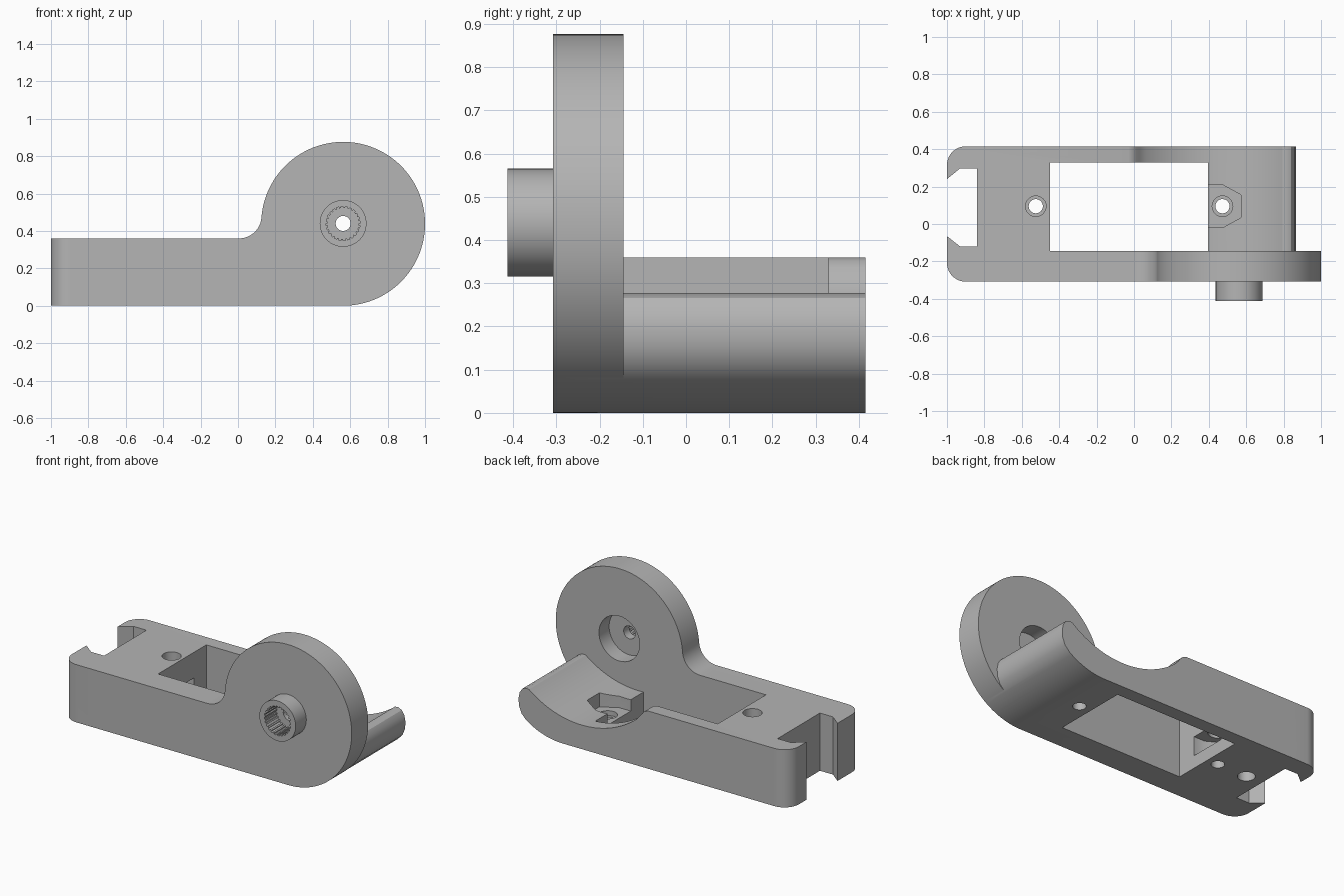
import bpy, bmesh
from math import sin, cos, pi, radians, sqrt, atan2
from mathutils import Matrix

if "Cube" in bpy.data.objects:
    bpy.data.objects.remove(bpy.data.objects["Cube"], do_unlink=True)

grey = bpy.data.materials.new("plain grey")
grey.use_nodes = True
grey.diffuse_color = (0.46, 0.46, 0.46, 1)
grey.node_tree.nodes["Principled BSDF"].inputs["Base Color"].default_value = (0.46, 0.46, 0.46, 1)

CX, CZ, R = 0.562, 0.438, 0.438   # hub disc centre and radius
FRONT, INNER, BACK = -0.308, -0.145, 0.415
TOP = 0.36


def arc(cx, cy, r, a0, a1, n):
    """Points on an arc, angles in degrees."""
    return [(cx + r * cos(radians(a0 + (a1 - a0) * i / n)),
             cy + r * sin(radians(a0 + (a1 - a0) * i / n))) for i in range(n + 1)]


def prism(name, pts, lo, hi, axis):
    """Extrude an outline: axis 'y' takes (x, z) points, axis 'z' takes (x, y)."""
    place = (lambda p, t: (p[0], t, p[1])) if axis == "y" else (lambda p, t: (p[0], p[1], t))
    bm = bmesh.new()
    a = [bm.verts.new(place(p, lo)) for p in pts]
    b = [bm.verts.new(place(p, hi)) for p in pts]
    bm.faces.new(a)
    bm.faces.new(b[::-1])
    n = len(pts)
    for i in range(n):
        bm.faces.new((a[i], b[i], b[(i + 1) % n], a[(i + 1) % n]))
    bmesh.ops.recalc_face_normals(bm, faces=bm.faces)
    me = bpy.data.meshes.new(name)
    bm.to_mesh(me)
    bm.free()
    ob = bpy.data.objects.new(name, me)
    bpy.context.collection.objects.link(ob)
    me.materials.append(grey)
    return ob


def round_bar(name, x, y, r, lo, hi, axis, n=48):
    return prism(name, arc(x, y, r, 0, 360, n)[:-1], lo, hi, axis)


def combine(body, tool, operation):
    """Apply a boolean and drop the tool."""
    mod = body.modifiers.new("combine", "BOOLEAN")
    mod.operation, mod.object, mod.solver = operation, tool, "EXACT"
    bpy.context.view_layer.objects.active = body
    bpy.ops.object.modifier_apply(modifier=mod.name)
    bpy.data.objects.remove(tool, do_unlink=True)


# Front side plate: bar, hub disc and the fillet between them
fr = 0.12
fx = CX - sqrt((R + fr) ** 2 - (TOP + fr - CZ) ** 2)
join = atan2(TOP + fr - CZ, fx - CX) * 180 / pi
plate = [(-1, 0)] + arc(CX, CZ, R, -90, join, 96)
plate += arc(fx, TOP + fr, fr, join - 180, -90, 12)[1:] + [(-1, TOP)]
body = prism("bracket_body", plate, FRONT, INNER, "y")

# Rear bed: rounded nose and a hollowed cradle in the top
nose = [(0.845, 0.112), (0.862, 0.155), (0.865, 0.2), (0.857, 0.24), (0.84, 0.266), (0.815, 0.277)]
cradle = arc(0.43, 0.74, 0.59, -52, -130, 40)
ease = [(0.03, 0.31), (0.012, 0.335), (-0.006, 0.352), (-0.03, TOP)]
bed = [(-1, 0)] + arc(CX, CZ, R, -90, -55, 14) + nose + cradle + ease + [(-1, TOP)]
combine(body, prism("rear_bed", bed, INNER - 0.06, BACK, "y"), "UNION")

# Plan outline: rounded end corners and the dovetail slot
cr = 0.1
plan = [(1.2, FRONT - 0.01), (1.2, BACK + 0.01), (-0.8, BACK + 0.01), (-0.8, BACK)]
plan += arc(-1 + cr, BACK - cr, cr, 90, 180, 12)
plan += [(-1, 0.24), (-0.93, 0.297), (-0.84, 0.297), (-0.84, -0.12), (-0.93, -0.12), (-1, -0.065)]
plan += arc(-1 + cr, FRONT + cr, cr, 180, 270, 12) + [(-0.8, FRONT), (-0.8, FRONT - 0.01)]
combine(body, prism("plan_outline", plan, -0.1, 1.1, "z"), "INTERSECT")

# Hub boss
combine(body, round_bar("hub_boss", CX, 0.44, 0.125, -0.413, FRONT + 0.03, "y", 64), "UNION")

# Centre window
window = [(-0.45, INNER), (0.395, INNER), (0.395, 0.33), (-0.45, 0.33)]
cutters = [prism("window", window, -0.1, 0.6, "z")]

# Nut pockets beside the window, open towards it
HY = 0.095
for name, x, s, hi in (("right_pocket", -0.525, -1, 0.2), ("left_pocket", 0.473, 1, 0.5)):
    half = [(x - s * 0.1, 0.115), (x, 0.115), (x + s * 0.1, 0.06)]
    outline = [(px, HY + d) for px, d in half] + [(px, HY - d) for px, d in half[::-1]]
    cutters.append(prism(name, outline, 0.08, hi, "z"))
    cutters.append(round_bar(name + "_screw_hole", x, HY, 0.038, -0.1, 0.1, "z", 32))
    cutters.append(round_bar(name + "_wide_hole", x, HY, 0.055, 0.05, 0.6, "z", 32))

# Blind hole underneath
cutters.append(round_bar("blind_hole", -0.73, HY, 0.05, -0.1, 0.1, "z", 32))

# Hub: splined front socket, rear recess, through hole
teeth = 24
spline = []
for i in range(teeth):
    for k, r in ((0, 0.091), (0.5, 0.091), (0.55, 0.083), (0.95, 0.083)):
        a = (i + k) * 2 * pi / teeth
        spline.append((CX + r * cos(a), 0.44 + r * sin(a)))
cutters.append(prism("spline_socket", spline, -0.6, -0.3, "y"))
cutters.append(round_bar("rear_recess", CX, 0.44, 0.14, -0.245, -0.1, "y", 64))
cutters.append(round_bar("axle_hole", CX, 0.44, 0.04, -0.5, 0.0, "y", 32))

for c in cutters:
    combine(body, c, "DIFFERENCE")

for ob in bpy.context.selected_objects:
    ob.select_set(False)
body.select_set(True)
bpy.context.view_layer.objects.active = body
bpy.ops.object.shade_smooth_by_angle(angle=radians(30))
